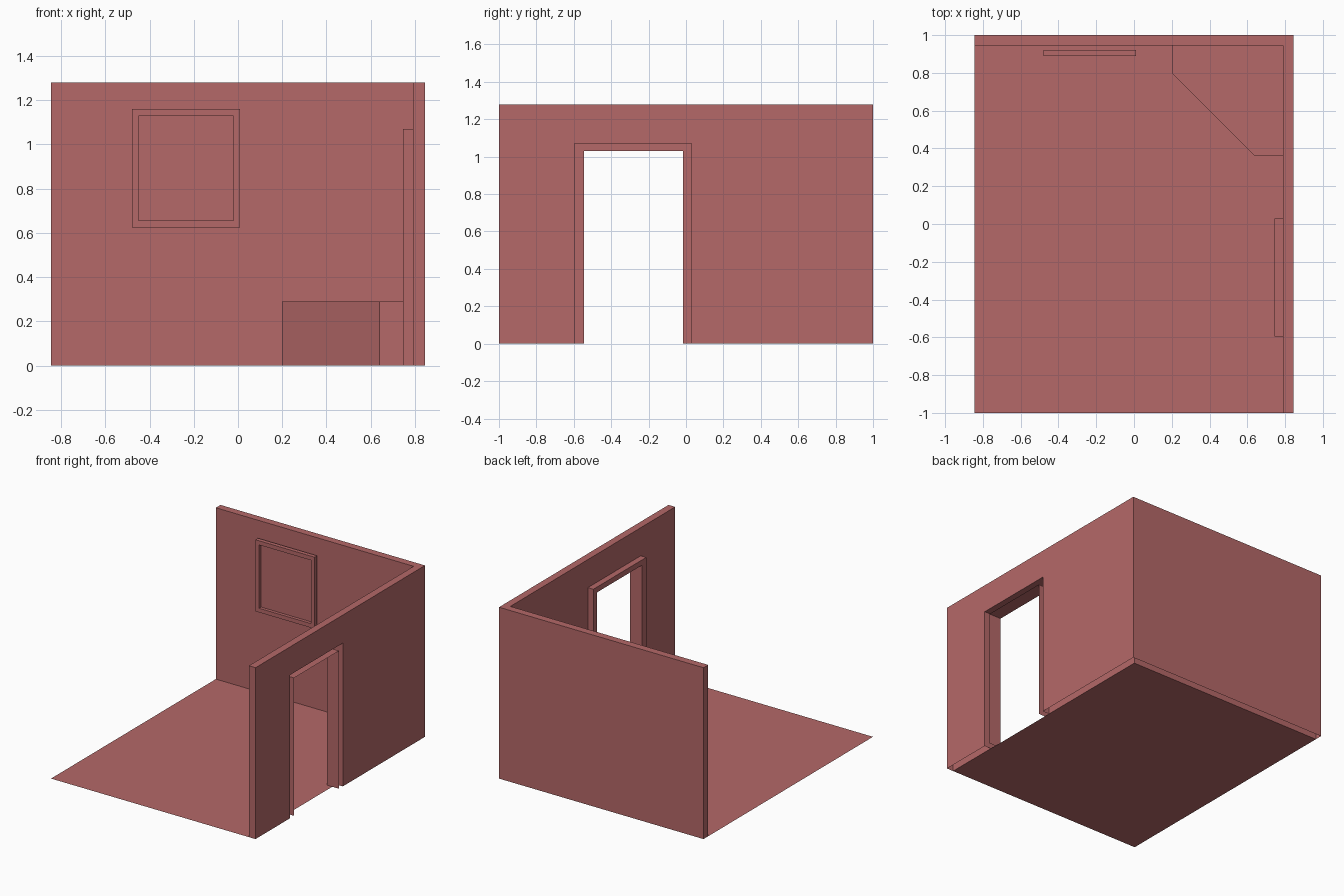
import bpy, bmesh
from mathutils import Vector

if "Cube" in bpy.data.objects:
    bpy.data.objects.remove(bpy.data.objects["Cube"])

mat = bpy.data.materials.new("dusty_red")
mat.diffuse_color = (0.46, 0.14, 0.14, 1)
mat.use_nodes = True
mat.node_tree.nodes["Principled BSDF"].inputs["Base Color"].default_value = mat.diffuse_color

X, Y, H = 0.845, 1.0, 1.28          # room half sizes and wall height
XI, YI = 0.79, 0.945                # inner wall faces


def drop_faces(bm, test):
    gone = [f for f in bm.faces if test(f.calc_center_median())]
    bmesh.ops.delete(bm, geom=gone, context='FACES')


def prism(name, pts, axis, a, b, drop=None):
    """Extrude a flat outline from a to b along x or z, leaving chosen faces open."""
    bm = bmesh.new()
    place = {'x': lambda u, v: (a, u, v), 'z': lambda u, v: (u, v, a)}[axis]
    face = bm.faces.new([bm.verts.new(place(u, v)) for u, v in pts])
    if a != b:
        ext = bmesh.ops.extrude_face_region(bm, geom=[face], use_keep_orig=True)
        move = Vector((b - a, 0, 0)) if axis == 'x' else Vector((0, 0, b - a))
        bmesh.ops.translate(bm, vec=move,
                            verts=[g for g in ext['geom'] if isinstance(g, bmesh.types.BMVert)])
        bmesh.ops.recalc_face_normals(bm, faces=bm.faces)
    if drop:
        drop_faces(bm, drop)
    me = bpy.data.meshes.new(name)
    bm.to_mesh(me)
    bm.free()
    me.materials.append(mat)
    ob = bpy.data.objects.new(name, me)
    bpy.context.collection.objects.link(ob)
    return ob


def rect(u0, v0, u1, v1):
    return [(u0, v0), (u1, v0), (u1, v1), (u0, v1)]


# Floor: a single sheet inside the walls
prism("floor", rect(-X, -Y, XI, YI), 'z', 0, 0)

# Walls: L-shaped shell, doorway cut through, open underneath
D0, D1, DH = -0.595, 0.03, 1.07     # outer size of the door frame
walls = prism("walls", [(-X, YI), (XI, YI), (XI, -Y), (X, -Y), (X, Y), (-X, Y)], 'z', 0, H)
cutter = prism("door_cutter", rect(D0, -0.2, D1, DH), 'x', 0.6, 1.0)
mod = walls.modifiers.new("doorway", 'BOOLEAN')
mod.operation, mod.solver, mod.object = 'DIFFERENCE', 'EXACT', cutter
bpy.context.view_layer.update()
cut = bpy.data.meshes.new_from_object(walls.evaluated_get(bpy.context.evaluated_depsgraph_get()))
walls.modifiers.clear()
walls.data = cut
bpy.data.objects.remove(cutter)
bm = bmesh.new()
bm.from_mesh(cut)
# The underside and door reveal stay open; the frame closes the reveal
drop_faces(bm, lambda c: c.z < 0.001 or
           (XI + 0.01 < c.x < X - 0.01 and D0 - 0.01 < c.y < D1 + 0.01 and c.z < DH + 0.01))
bm.to_mesh(cut)
bm.free()

# Door frame: hollow trim, open towards the outside and at the bottom
J0, J1, JH = -0.545, -0.015, 1.03
prism("door_frame",
      [(D0, 0), (D0, DH), (D1, DH), (D1, 0), (J1, 0), (J1, JH), (J0, JH), (J0, 0)],
      'x', 0.745, X, lambda c: c.z < 0.001 or c.x > X - 0.001)

# Corner platform with a diagonal front, resting on the floor
prism("corner_platform", [(0.20, YI), (0.20, 0.80), (0.64, 0.36), (XI, 0.36), (XI, YI)],
      'z', 0, 0.29, lambda c: c.z < 0.001 or c.x > XI - 0.001 or c.y > YI - 0.001)

# Framed panel hung just in front of the back wall, with a recessed face
panel = prism("wall_panel", rect(0.89, 0.625, 0.92, 1.16), 'x', -0.48, 0.01)
bm = bmesh.new()
bm.from_mesh(panel.data)
front = min(bm.faces, key=lambda f: f.calc_center_median().y)
bmesh.ops.inset_region(bm, faces=[front], thickness=0.031, use_even_offset=True)
ext = bmesh.ops.extrude_discrete_faces(bm, faces=[front])
bmesh.ops.translate(bm, vec=(0, 0.024, 0), verts=ext['faces'][0].verts)
bm.to_mesh(panel.data)
bm.free()
